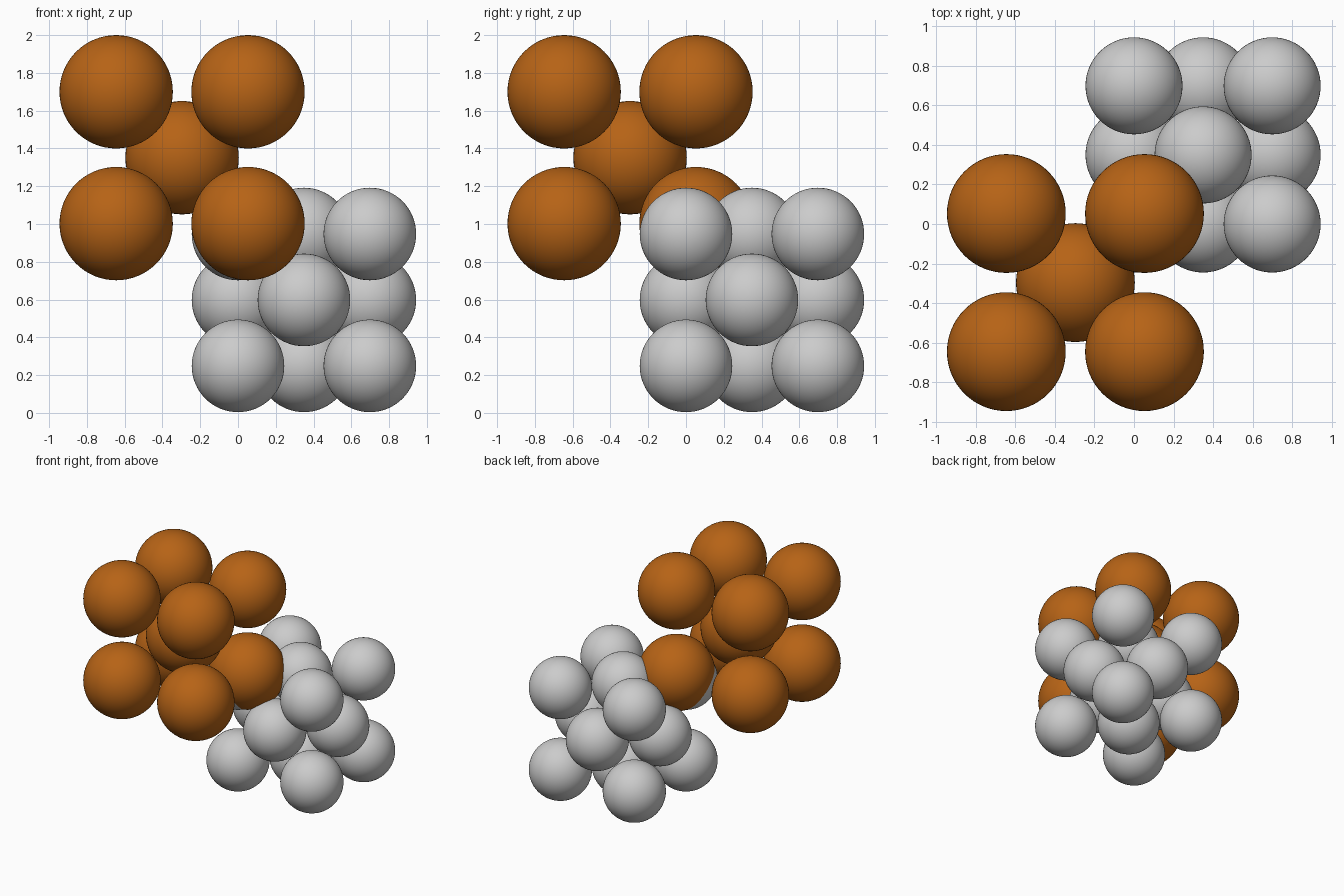
import bpy
from itertools import product

if "Cube" in bpy.data.objects:
    bpy.data.objects.remove(bpy.data.objects["Cube"])

A = 0.698  # cell edge length

orange = bpy.data.materials.new("orange")
orange.diffuse_color = (0.47, 0.125, 0.008, 1)
orange.use_nodes = True
orange.node_tree.nodes["Principled BSDF"].inputs["Base Color"].default_value = orange.diffuse_color


def ball(name, pos, radius, mat=None):
    bpy.ops.mesh.primitive_uv_sphere_add(segments=64, ring_count=32, radius=radius, location=pos)
    ob = bpy.context.object
    ob.name = name
    bpy.ops.object.shade_smooth()
    if mat:
        ob.data.materials.append(mat)


def cell(name, origin, sites, radius, mat=None):
    for site in sites:
        ball(name, [o + A * s for o, s in zip(origin, site)], radius, mat)


corners = list(product((0, 1), repeat=3))
faces = [tuple(end if i == axis else 0.5 for i in range(3))
         for axis in range(3) for end in (0, 1)]

# Grey face-centred cell: corners plus the middle of every face
cell("face_centred_corner_atom", (0, 0, 0.249), corners, 0.245)
cell("face_centred_face_atom", (0, 0, 0.249), faces, 0.245)

# Orange body-centred cell: corners plus one in the middle
body = (-0.645, -0.645, 1.002)
cell("body_centred_corner_atom", body, corners, 0.3, orange)
cell("body_centred_middle_atom", body, [(0.5, 0.5, 0.5)], 0.3, orange)
